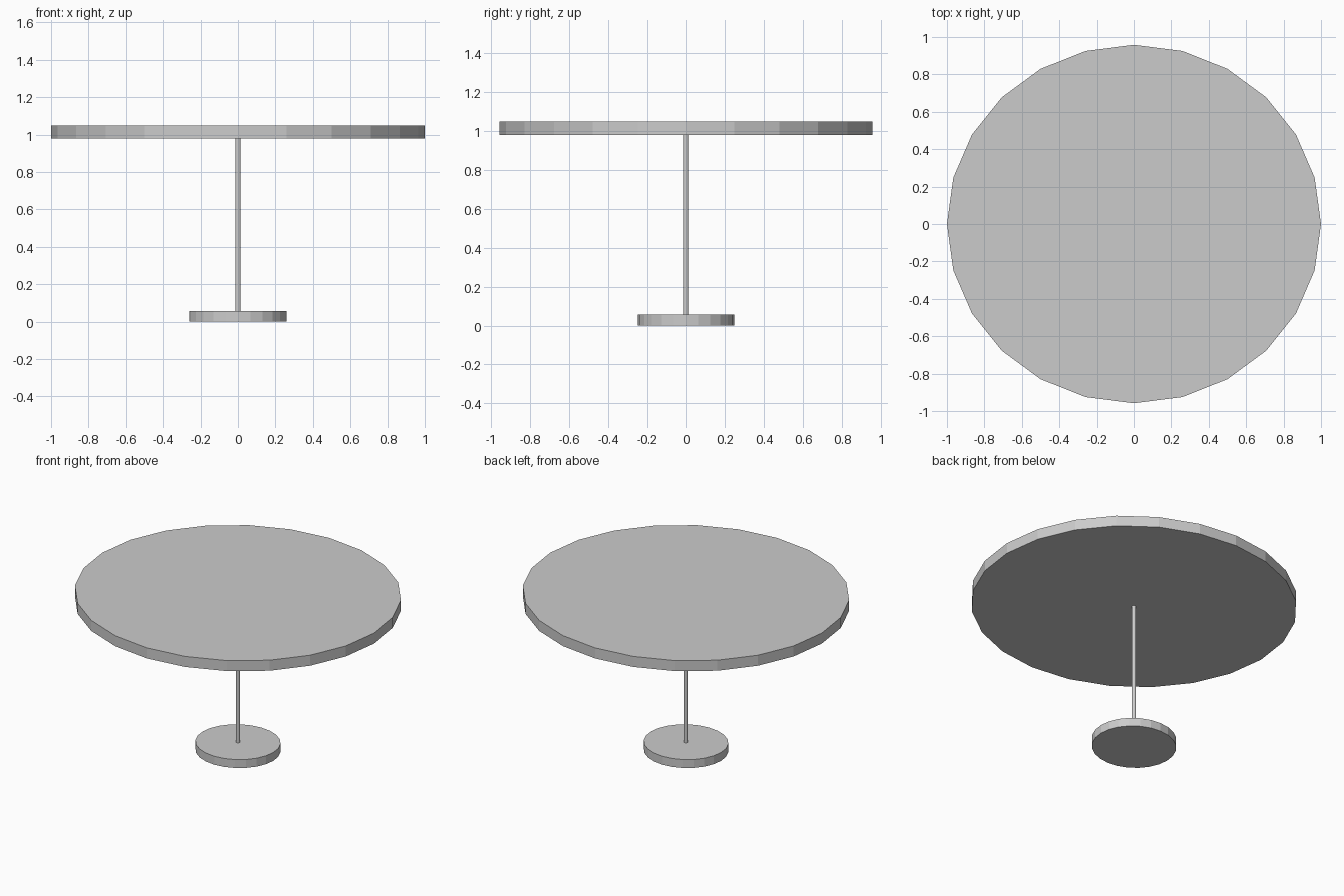
import bpy

if "Cube" in bpy.data.objects:
    bpy.data.objects.remove(bpy.data.objects["Cube"])

Y_SCALE = 0.958  # the model is slightly narrower front to back


def disc(name, radius, z0, z1, sides=24):
    # 24-sided cylinder with a corner on the x axis, flat shaded
    bpy.ops.mesh.primitive_cylinder_add(
        vertices=sides, radius=radius, depth=z1 - z0,
        location=(0, 0, (z0 + z1) / 2))
    ob = bpy.context.object
    ob.name = name
    ob.scale.y = Y_SCALE
    bpy.ops.object.transform_apply(location=False, rotation=False, scale=True)
    return ob


# round foot on the floor
disc("base", 0.26, 0.0, 0.056)
# thin central post
disc("post", 0.0135, 0.05, 0.985)
# wide round top
disc("table_top", 1.0, 0.978, 1.048)
